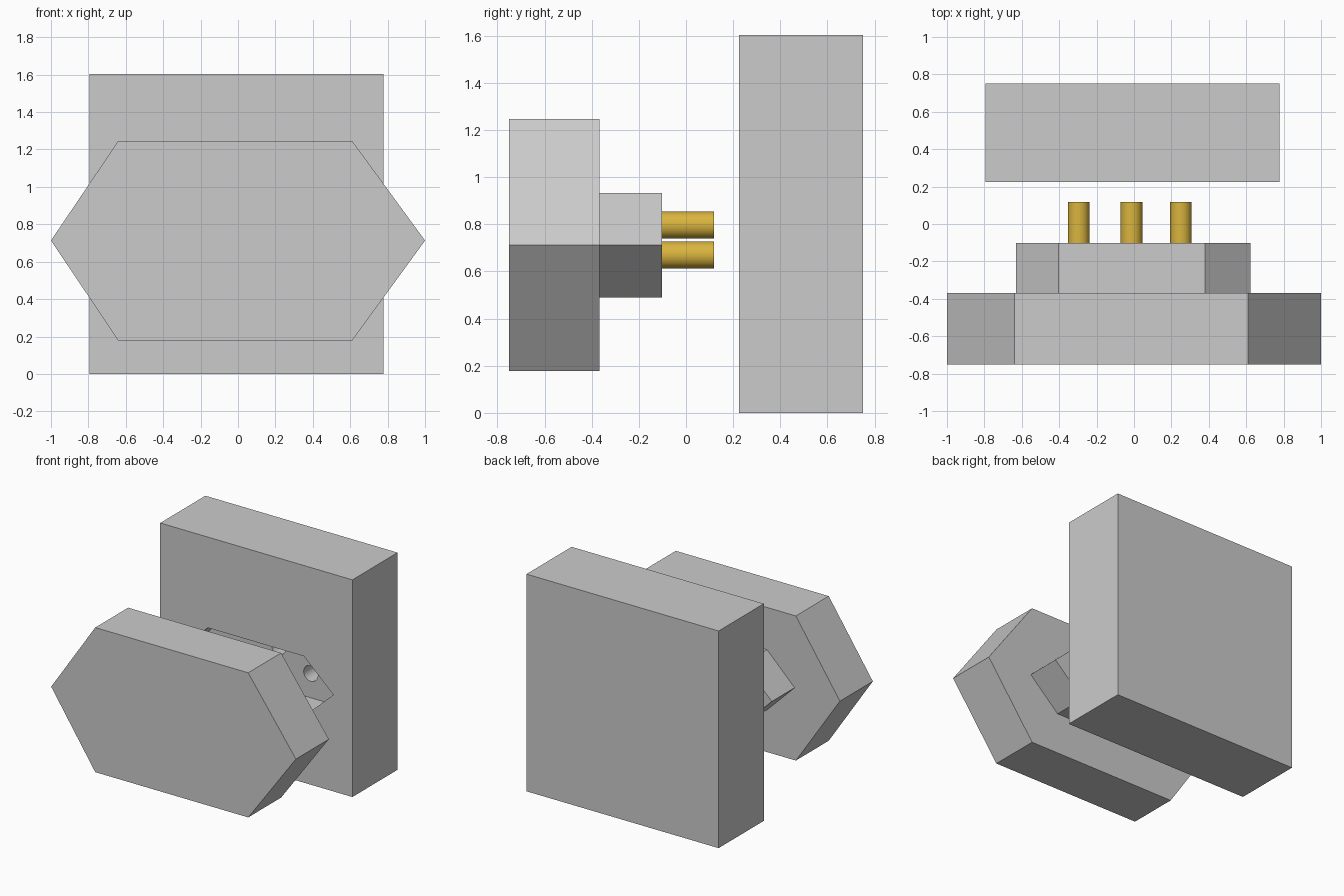
import bpy, bmesh, math

if "Cube" in bpy.data.objects:
    bpy.data.objects.remove(bpy.data.objects["Cube"])

BODY = [(-1, .713), (-.64, .178), (.61, .178), (1, .713), (.61, 1.246), (-.64, 1.246)]
NECK = [(-.63, .713), (-.405, .49), (.38, .49), (.622, .713), (.38, .934), (-.405, .934)]
BLOCK = [(-.793, 0), (.777, 0), (.777, 1.604), (-.793, 1.604)]
PINS = [(-.296, .67), (-.013, .797), (.25, .67)]
PIN_R = .058
FACE, DEPTH = .225, .267          # socket front face and recess depth


def prism(name, profile, y0, y1):
    """Extrude an xz profile from y0 to y1."""
    bm = bmesh.new()
    face = bm.faces.new([bm.verts.new((x, y0, z)) for x, z in profile])
    ext = bmesh.ops.extrude_face_region(bm, geom=[face])
    for v in ext["geom"]:
        if isinstance(v, bmesh.types.BMVert):
            v.co.y = y1
    bmesh.ops.recalc_face_normals(bm, faces=bm.faces)
    mesh = bpy.data.meshes.new(name)
    bm.to_mesh(mesh)
    bm.free()
    ob = bpy.data.objects.new(name, mesh)
    bpy.context.collection.objects.link(ob)
    return ob


def circle(cx, cz, r, n=32):
    return [(cx + r * math.cos(2 * math.pi * i / n),
             cz + r * math.sin(2 * math.pi * i / n)) for i in range(n)]


def select(ob):
    bpy.ops.object.select_all(action='DESELECT')
    ob.select_set(True)
    bpy.context.view_layer.objects.active = ob


def smooth(ob):
    select(ob)
    bpy.ops.object.shade_smooth_by_angle(angle=math.radians(30))


def cut(ob, cutter):
    cutter.hide_render = True
    mod = ob.modifiers.new("cut", 'BOOLEAN')
    mod.operation, mod.solver, mod.object = 'DIFFERENCE', 'EXACT', cutter
    select(ob)
    bpy.ops.object.modifier_apply(modifier=mod.name)
    bpy.data.objects.remove(cutter, do_unlink=True)


# Plug: wide body and narrower neck in one stepped shape
prism("plug_body", BODY, -.752, -.368)
prism("plug_neck", NECK, -.368, -.102)

# Brass contact pins
brass = bpy.data.materials.new("brass")
brass.diffuse_color = (.70, .46, .05, 1)
brass.use_nodes = True
brass.node_tree.nodes["Principled BSDF"].inputs["Base Color"].default_value = brass.diffuse_color
for i, (x, z) in enumerate(PINS):
    pin = prism(f"pin_{i + 1}", circle(x, z, PIN_R), -.102, .118)
    pin.data.materials.append(brass)
    smooth(pin)

# Socket block with matching recess and blind pin holes
socket = prism("socket_block", BLOCK, FACE, .752)
cut(socket, prism("recess_cutter", NECK, FACE - .1, FACE + DEPTH))
for x, z in PINS:
    cut(socket, prism("hole_cutter", circle(x, z, PIN_R),
                      FACE + DEPTH - .05, FACE + DEPTH + .22))
smooth(socket)
